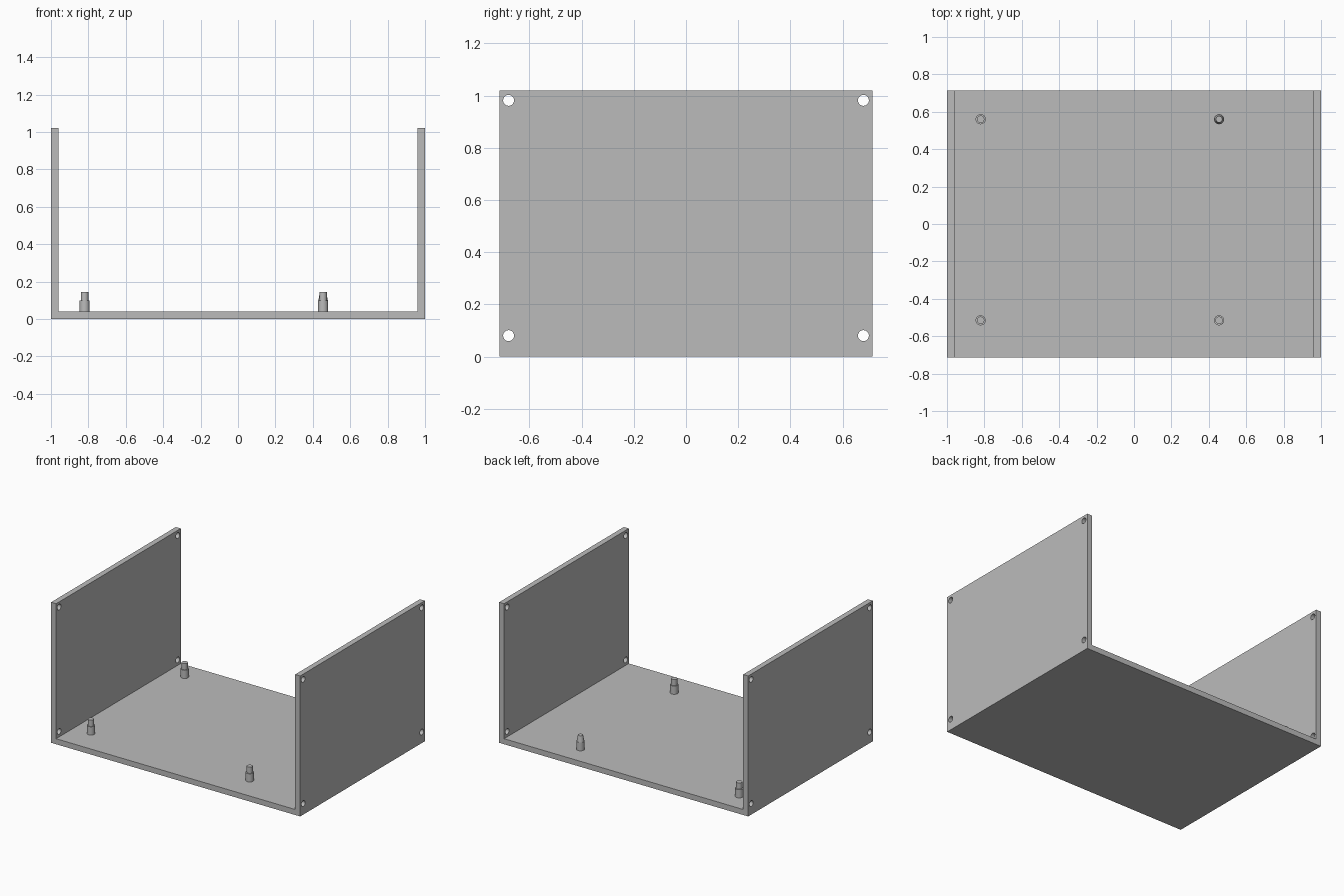
import bpy
import bmesh
from math import pi
from mathutils import Matrix

if "Cube" in bpy.data.objects:
    bpy.data.objects.remove(bpy.data.objects["Cube"])

WIDTH, DEPTH, HEIGHT, WALL = 2.0, 1.43, 1.02, 0.04

grey = bpy.data.materials.new("plain grey")
grey.use_nodes = True
colour = (0.5, 0.5, 0.5, 1)
grey.diffuse_color = colour
grey.node_tree.nodes["Principled BSDF"].inputs["Base Color"].default_value = colour


def add_object(name, bm):
    bmesh.ops.recalc_face_normals(bm, faces=bm.faces)
    mesh = bpy.data.meshes.new(name)
    bm.to_mesh(mesh)
    bm.free()
    mesh.materials.append(grey)
    obj = bpy.data.objects.new(name, mesh)
    bpy.context.collection.objects.link(obj)
    return obj


def add_cone(bm, r1, r2, depth, matrix):
    bmesh.ops.create_cone(bm, cap_ends=True, segments=32, radius1=r1,
                          radius2=r2, depth=depth, matrix=matrix)


# U-shaped tray: floor and two side walls from one extruded profile
x, t = WIDTH / 2, WALL
profile = [(-x, 0), (x, 0), (x, HEIGHT), (x - t, HEIGHT),
           (x - t, t), (t - x, t), (t - x, HEIGHT), (-x, HEIGHT)]
bm = bmesh.new()
face = bm.faces.new([bm.verts.new((px, -DEPTH / 2, pz)) for px, pz in profile])
extruded = bmesh.ops.extrude_face_region(bm, geom=[face], use_keep_orig=True)
moved = [v for v in extruded["geom"] if isinstance(v, bmesh.types.BMVert)]
bmesh.ops.translate(bm, verts=moved, vec=(0, DEPTH, 0))
tray = add_object("tray", bm)

# Screw holes through the corners of both walls
bm = bmesh.new()
for side in (-1, 1):
    for y in (-0.68, 0.68):
        for z in (0.08, 0.982):
            place = Matrix.Translation((side * (x - t / 2), y, z))
            add_cone(bm, 0.021, 0.021, 0.1, place @ Matrix.Rotation(pi / 2, 4, "Y"))
cutter = add_object("hole_cutter", bm)
cutter.hide_render = True
cutter.hide_viewport = True
cutter.display_type = "WIRE"
cut = tray.modifiers.new("screw holes", "BOOLEAN")
cut.operation = "DIFFERENCE"
cut.solver = "EXACT"
cut.object = cutter

# Stepped standoffs on the floor; the back left one has a tapered pin
standoffs = []
for row, y in (("front", -0.515), ("back", 0.56)):
    for side, px in (("right", -0.82), ("left", 0.455)):
        tapered = row == "back" and side == "left"
        bm = bmesh.new()
        add_cone(bm, 0.027, 0.027, 0.06, Matrix.Translation((px, y, 0.07)))
        add_cone(bm, 0.025 if tapered else 0.02, 0.017 if tapered else 0.02,
                 0.045, Matrix.Translation((px, y, 0.1225)))
        standoffs.append(add_object(f"{row}_{side}_standoff", bm))

# Round shading on cylinders, flat on the panels
bpy.ops.object.select_all(action="DESELECT")
for obj in [tray] + standoffs:
    obj.select_set(True)
bpy.context.view_layer.objects.active = tray
bpy.ops.object.shade_smooth_by_angle(angle=pi / 6)
